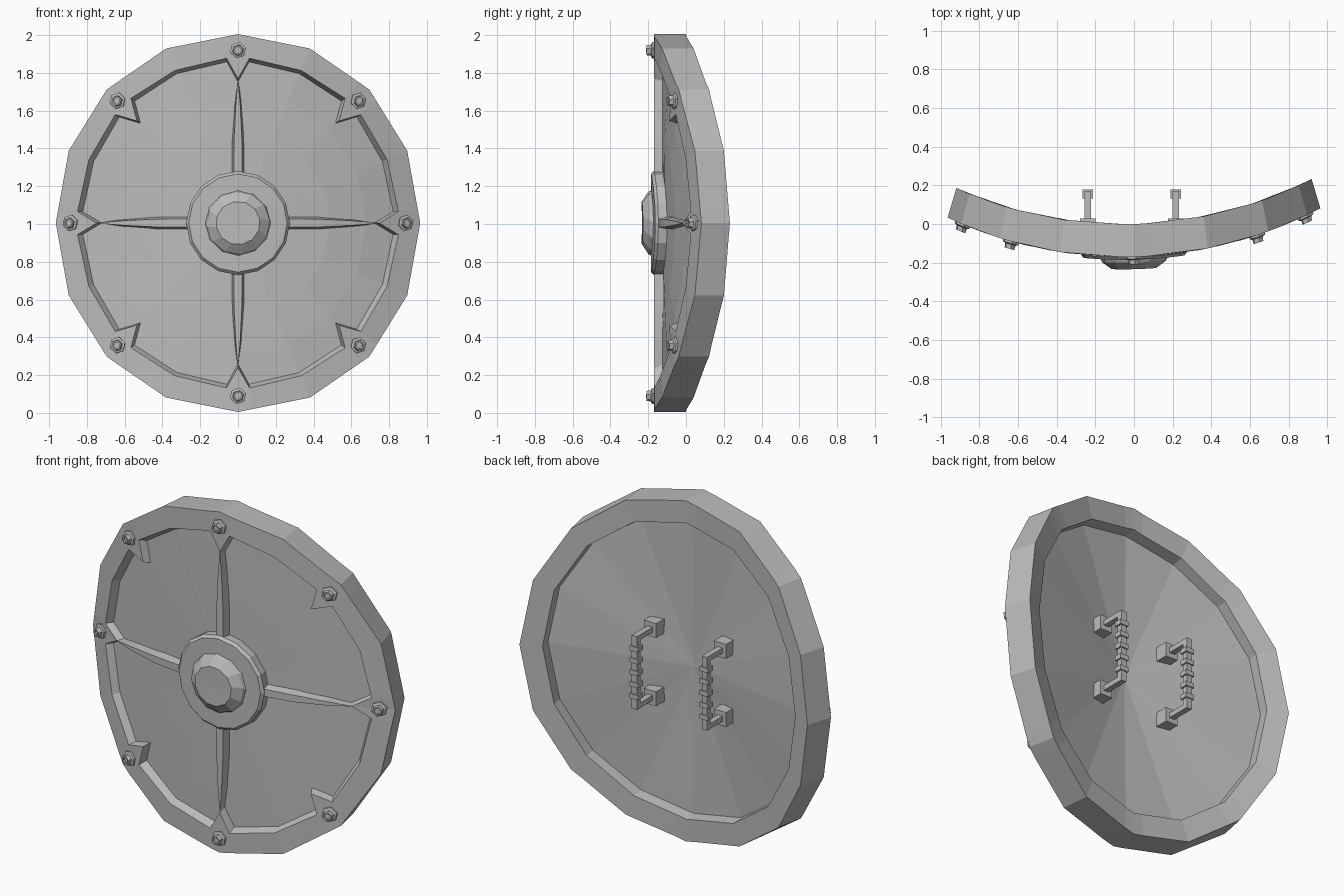
import bpy, bmesh
from math import sin, cos, pi, radians
from mathutils import Matrix, Vector

cube = bpy.data.objects.get("Cube")
if cube:
    bpy.data.objects.remove(cube, do_unlink=True)

GREY = (0.5, 0.5, 0.5, 1)
metal = bpy.data.materials.new("grey_metal")
metal.use_nodes = True
metal.diffuse_color = GREY
metal.node_tree.nodes["Principled BSDF"].inputs["Base Color"].default_value = GREY

BEND = 2.16      # bend radius of the shield about a vertical axis
FRONT = -0.17    # y of the front surface at the centre
MID = 1.005      # height of the centre
SIDES = 16


def bend(x, z, depth):
    """Flat shield coordinates (depth runs backwards) to the curved shield."""
    a = x / BEND
    px = (BEND - 0.6 * depth) * sin(a)
    py = FRONT + BEND - (BEND - depth) * cos(a) + 0.025 * px
    return Vector((px, py, MID + z))


def finish(name, bm):
    bmesh.ops.recalc_face_normals(bm, faces=bm.faces)
    mesh = bpy.data.meshes.new(name)
    bm.to_mesh(mesh)
    bm.free()
    mesh.materials.append(metal)
    obj = bpy.data.objects.new(name, mesh)
    bpy.context.collection.objects.link(obj)
    return obj


def loft(name, loops, closed=False, cap_start=False, cap_end=False):
    """Skin a list of equal rings of flat (x, z, depth) points, then bend."""
    bm = bmesh.new()
    rings = [[bm.verts.new(bend(*p)) for p in loop] for loop in loops]
    pairs = list(zip(rings, rings[1:]))
    if closed:
        pairs.append((rings[-1], rings[0]))
    n = len(rings[0])
    for a, b in pairs:
        for i in range(n):
            j = (i + 1) % n
            bm.faces.new((a[i], a[j], b[j], b[i]))
    if cap_start:
        bm.faces.new(rings[0])
    if cap_end:
        hub = bm.verts.new(sum((v.co for v in rings[-1]), Vector()) / n)
        hub.co.y = cap_end if cap_end is not True else hub.co.y
        for i in range(n):
            bm.faces.new((rings[-1][i], rings[-1][(i + 1) % n], hub))
    return finish(name, bm)


def ring(r, depth, n=SIDES, turn=0, cx=0, cz=0):
    return [(cx + r * cos(2 * pi * i / n + turn),
             cz + r * sin(2 * pi * i / n + turn), depth) for i in range(n)]


# Rim with a pointed notch at each bolt
angles = [45 * k + a for k in range(8) for a in (0, 4, 22.5, 41)]


def polygon_loop(r, depth):
    pts = []
    for a in angles:
        t = radians(a)
        rr = r * cos(pi / SIDES) / cos(radians(a % 22.5 - 11.25))
        pts.append((rr * cos(t), rr * sin(t), depth))
    return pts


def notch_loop(inset, depth):
    pts = []
    for i, a in enumerate(angles):
        r = (0.765 if i % 4 == 0 else 0.875) - inset
        pts.append((r * cos(radians(a)), r * sin(radians(a)), depth))
    return pts


loft("rim", [notch_loop(0.022, 0.055), notch_loop(0, 0), polygon_loop(1, 0),
             polygon_loop(1, 0.17), polygon_loop(0.87, 0.17),
             polygon_loop(0.86, 0.09)], closed=True)

# Curved front panel closed by a shallow fan at the back
loft("panel", [ring(r, 0.045) for r in (0.03, 0.25, 0.5, 0.7, 0.89)]
     + [ring(0.89, 0.1)], cap_start=True, cap_end=-0.08)

# Four tapered ridges forming a cross
for k, side in enumerate(("right", "top", "left", "bottom")):
    c, s = round(cos(k * pi / 2)), round(sin(k * pi / 2))
    sections = []
    for r, w in ((0.2, 0.037), (0.44, 0.034), (0.62, 0.02), (0.76, 0.002)):
        profile = ((-w, 0.06), (-0.6 * w, 0), (0.6 * w, 0), (w, 0.06))
        sections.append([(r * c - u * s, r * s + u * c, d) for u, d in profile])
    loft("ridge_" + side, sections, cap_start=True, cap_end=True)

# Central plate and domed boss
loft("boss_plate", [ring(0.275, 0.06), ring(0.275, 0.0), ring(0.26, -0.015),
                    ring(0.1, -0.015)], cap_start=True, cap_end=True)
dome = ((0.175, -0.01, 0), (0.165, -0.03, 0.1), (0.115, -0.064, 0.2))
loft("boss_dome", [ring(r, d, 12, t) for r, d, t in dome],
     cap_start=True, cap_end=True)

# Hexagonal bolts around the rim
for k in range(8):
    a = k * pi / 4
    x, z = 0.915 * cos(a), 0.915 * sin(a)
    steps = ((0.044, 0.01), (0.044, -0.01), (0.03, -0.016),
             (0.027, -0.04), (0.018, -0.04), (0.018, -0.03))
    loft(f"bolt_{k + 1}", [ring(r, d, 6, 0.3, x, z) for r, d in steps],
         cap_start=True, cap_end=True)


# Ribbed grips on the back
def box(bm, centre, size):
    bmesh.ops.create_cube(bm, size=1, matrix=Matrix.Translation(centre)
                          @ Matrix.Diagonal((*size, 1)))


for side, x in (("left", 0.215), ("right", -0.24)):
    bm = bmesh.new()
    box(bm, (x, 0.155, MID), (0.034, 0.034, 0.43))
    for i in range(5):
        box(bm, (x, 0.155, MID + (i - 2) * 0.07), (0.054, 0.046, 0.028))
    for end in (-1, 1):
        z = MID + end * 0.2
        box(bm, (x, 0.07, z), (0.034, 0.18, 0.03))
        box(bm, (x, -0.015, z), (0.08, 0.085, 0.085))
    finish("grip_" + side, bm)
